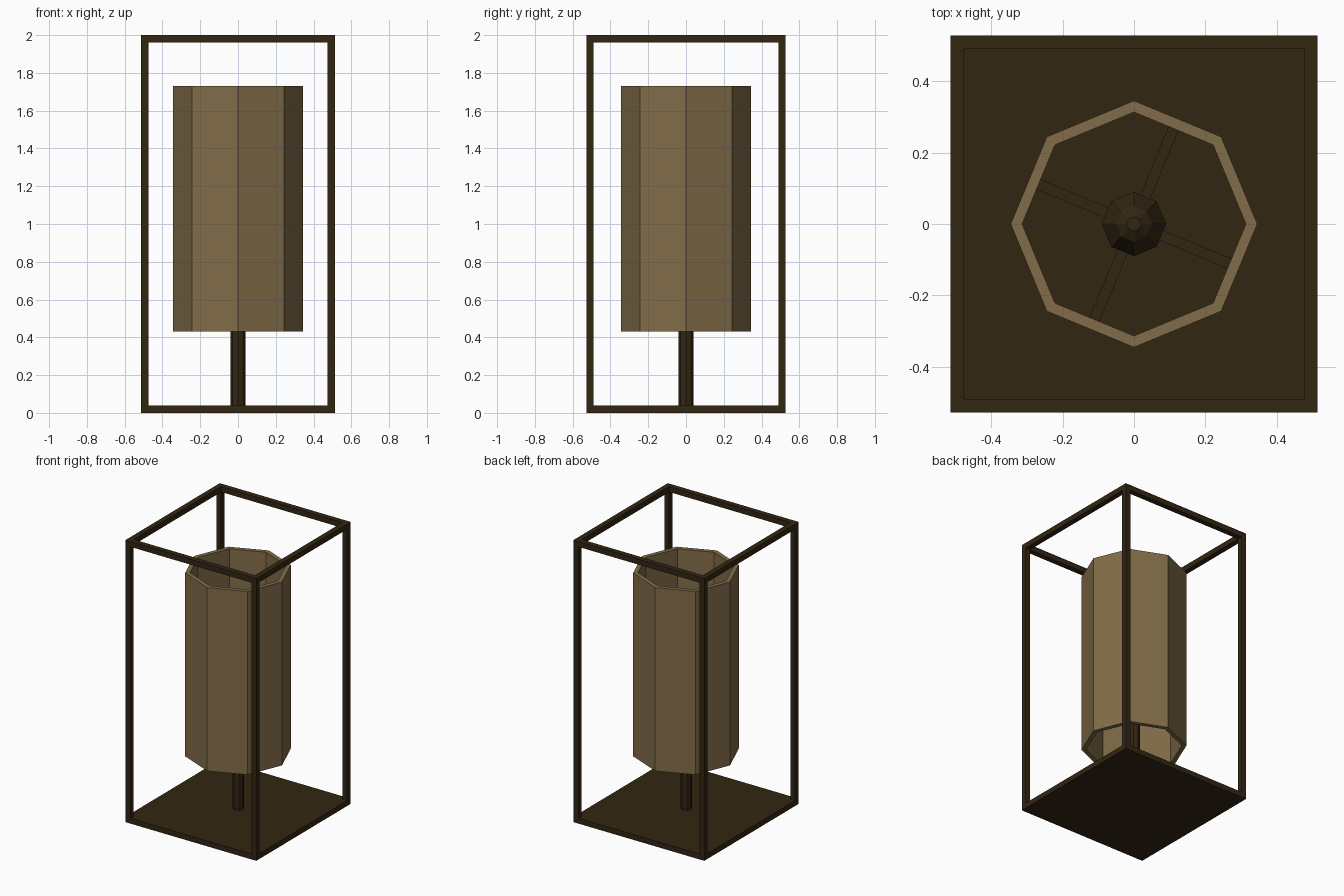
import bpy, bmesh, math
from mathutils import Matrix

cube = bpy.data.objects.get("Cube")
if cube:
    bpy.data.objects.remove(cube, do_unlink=True)


def material(name, colour):
    mat = bpy.data.materials.new(name)
    mat.use_nodes = True
    mat.diffuse_color = (*colour, 1)
    mat.node_tree.nodes["Principled BSDF"].inputs["Base Color"].default_value = (*colour, 1)
    return mat


dark_wood = material("dark wood", (0.032, 0.019, 0.006))
tan_shade = material("tan shade", (0.22, 0.15, 0.066))


def add_object(name, bm, mat):
    mesh = bpy.data.meshes.new(name)
    bmesh.ops.recalc_face_normals(bm, faces=bm.faces)
    bm.to_mesh(mesh)
    bm.free()
    mesh.materials.append(mat)
    obj = bpy.data.objects.new(name, mesh)
    bpy.context.collection.objects.link(obj)
    return obj


def box(name, centre, size, mat, angle=0):
    bm = bmesh.new()
    bmesh.ops.create_cube(bm, size=1, matrix=Matrix.Rotation(angle, 4, "Z")
                          @ Matrix.Translation(centre) @ Matrix.Diagonal((*size, 1)))
    return add_object(name, bm, mat)


def lathe(name, profile, mat, closed=False):
    # Eight-sided solid swept from (radius, height) points
    bm = bmesh.new()
    rings = [[bm.verts.new((r * math.cos(i * math.pi / 4), r * math.sin(i * math.pi / 4), z))
              for i in range(8)] for r, z in profile]
    pairs = list(zip(rings, rings[1:]))
    if closed:
        pairs.append((rings[-1], rings[0]))
    else:
        bm.faces.new(rings[0])
        bm.faces.new(rings[-1])
    for low, high in pairs:
        for i in range(8):
            j = (i + 1) % 8
            bm.faces.new((low[i], low[j], high[j], high[i]))
    return add_object(name, bm, mat)


# Open box frame
HX, HY, TOP, BAR = 0.513, 0.528, 2.0, 0.038
px, py = HX - BAR / 2, HY - BAR / 2
box("base_plate", (0, 0, BAR / 2), (2 * HX, 2 * HY, BAR), dark_wood)
for sx, side in ((-1, "right"), (1, "left")):
    for sy, end in ((-1, "front"), (1, "back")):
        box(f"{end}_{side}_post", (sx * px, sy * py, TOP / 2), (BAR, BAR, TOP - 2 * BAR), dark_wood)
    box(f"{side}_top_rail", (sx * px, 0, TOP - BAR / 2), (BAR, 2 * HY, BAR), dark_wood)
for sy, end in ((-1, "front"), (1, "back")):
    box(f"{end}_top_rail", (0, sy * py, TOP - BAR / 2), (2 * (HX - BAR), BAR, BAR), dark_wood)

# Hollow shade, open at both ends
lathe("shade", [(0.345, 0.43), (0.345, 1.73), (0.313, 1.73), (0.313, 0.43)], tan_shade, closed=True)

# Stem and lamp inside the shade
lathe("stem", [(0.04, BAR), (0.04, 1.08)], dark_wood)
lathe("lamp", [(0.04, 1.06), (0.09, 1.12), (0.09, 1.18), (0.05, 1.25), (0.02, 1.27)], dark_wood)

# Spokes holding the shade
for i in range(4):
    box(f"spoke_{i + 1}", (0.165, 0, 1.03), (0.27, 0.03, 0.03), dark_wood,
        math.radians(-22.5 + 90 * i))
